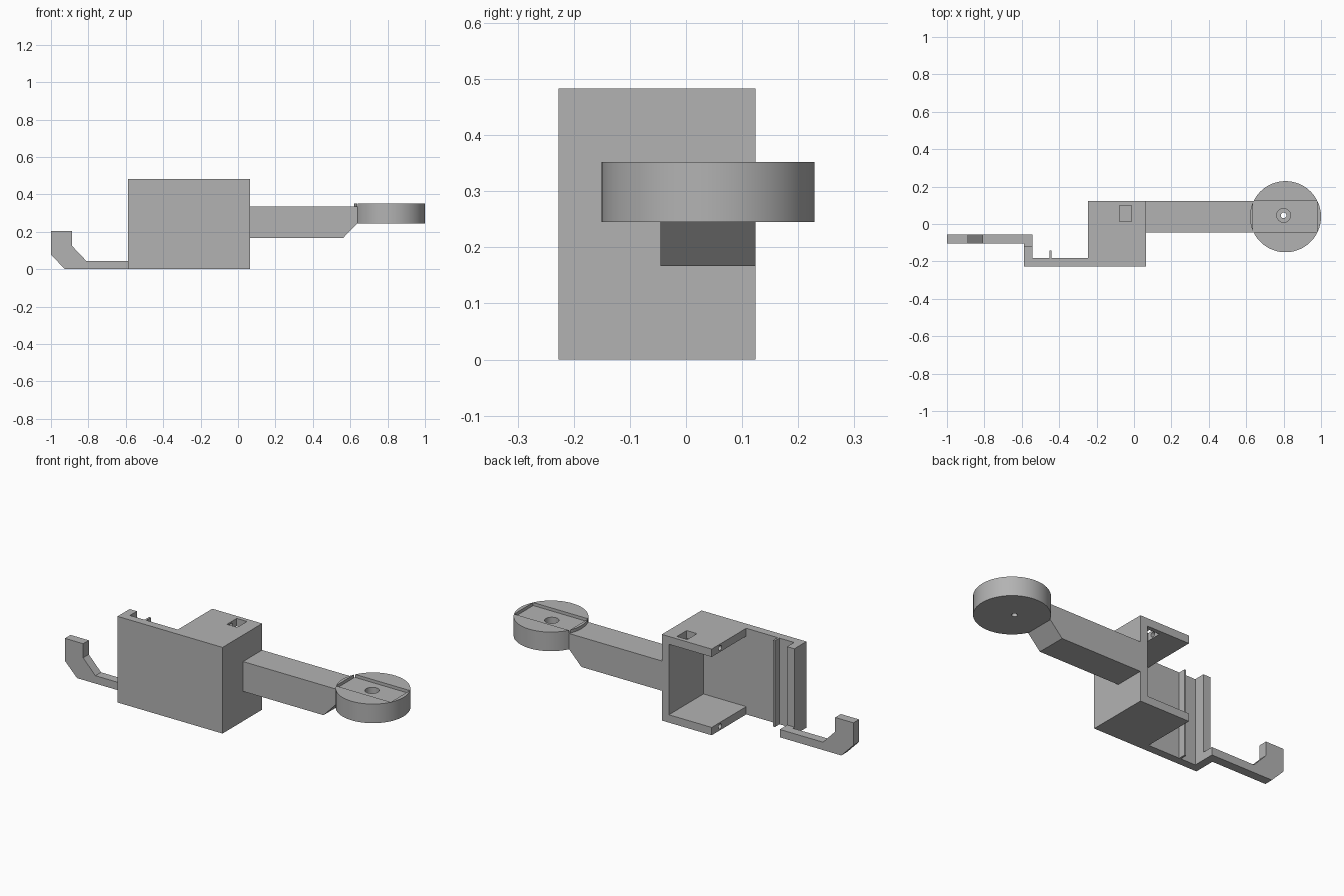
import bpy
import bmesh
from mathutils import Matrix, Vector

cube = bpy.data.objects.get("Cube")
if cube:
    bpy.data.objects.remove(cube, do_unlink=True)

# Single grey plastic
grey = bpy.data.materials.new("grey_plastic")
grey.use_nodes = True
colour = (0.45, 0.45, 0.45, 1)
grey.diffuse_color = colour
grey.node_tree.nodes["Principled BSDF"].inputs["Base Color"].default_value = colour


def finish(name, bm):
    bmesh.ops.recalc_face_normals(bm, faces=bm.faces)
    mesh = bpy.data.meshes.new(name)
    bm.to_mesh(mesh)
    bm.free()
    mesh.materials.append(grey)
    obj = bpy.data.objects.new(name, mesh)
    bpy.context.collection.objects.link(obj)
    return obj


def extrude(name, points, start, end, axis):
    """Extrude an XY outline along z, or an XZ outline along y."""
    bm = bmesh.new()
    verts = [bm.verts.new((a, b, start) if axis == "z" else (a, start, b)) for a, b in points]
    face = bm.faces.new(verts)
    ext = bmesh.ops.extrude_face_region(bm, geom=[face])
    moved = [v for v in ext["geom"] if isinstance(v, bmesh.types.BMVert)]
    step = (0, 0, end - start) if axis == "z" else (0, end - start, 0)
    bmesh.ops.translate(bm, verts=moved, vec=step)
    return finish(name, bm)


def box(name, x, y, z):
    return extrude(name, [(x[0], y[0]), (x[1], y[0]), (x[1], y[1]), (x[0], y[1])], *z, "z")


def cylinder(name, radius, start, end, segments):
    start, end = Vector(start), Vector(end)
    direction = end - start
    turn = direction.to_track_quat("Z", "Y").to_matrix().to_4x4()
    bm = bmesh.new()
    bmesh.ops.create_cone(bm, cap_ends=True, segments=segments, radius1=radius, radius2=radius,
                          depth=direction.length,
                          matrix=Matrix.Translation((start + end) / 2) @ turn)
    return finish(name, bm)


def activate(obj):
    bpy.ops.object.select_all(action="DESELECT")
    obj.select_set(True)
    bpy.context.view_layer.objects.active = obj


def cut(obj, cutter):
    cutter.hide_render = True
    activate(obj)
    mod = obj.modifiers.new("cut", "BOOLEAN")
    mod.operation = "DIFFERENCE"
    mod.solver = "EXACT"
    mod.object = cutter
    bpy.ops.object.modifier_apply(modifier=mod.name)
    bpy.data.objects.remove(cutter, do_unlink=True)


HEIGHT, WALL = 0.483, 0.044
LEFT, INNER, RIGHT = -0.588, -0.246, 0.063
FRONT, PLATE_BACK, BACK = -0.227, -0.182, 0.124

# Front plate with its thin rib and end flange
extrude("front_plate", [
    (LEFT, FRONT), (RIGHT, FRONT), (RIGHT, PLATE_BACK),
    (-0.441, PLATE_BACK), (-0.441, -0.142), (-0.452, -0.142), (-0.452, PLATE_BACK),
    (-0.543, PLATE_BACK), (-0.543, -0.12), (LEFT, -0.12)], 0, HEIGHT, "z")

# C-shaped bracket behind the plate
bracket = extrude("clamp_bracket", [
    (INNER, 0), (RIGHT, 0), (RIGHT, HEIGHT), (INNER, HEIGHT),
    (INNER, HEIGHT - WALL), (RIGHT - WALL, HEIGHT - WALL),
    (RIGHT - WALL, WALL), (INNER, WALL)], PLATE_BACK, BACK, "y")
cut(bracket, box("nut_pocket_cutter", (-0.078, -0.014), (0.014, 0.1), (0.4, 0.55)))
for z in (WALL / 2, HEIGHT - WALL / 2):
    cut(bracket, cylinder("screw_hole_cutter", 0.014, (-0.3, 0.05, z), (-0.046, 0.05, z), 24))

# Hook arm and the foot that joins it to the flange
extrude("hook_arm", [
    (-0.543, 0), (-0.925, 0), (-1, 0.077), (-1, 0.203), (-0.887, 0.203),
    (-0.887, 0.124), (-0.811, WALL), (-0.543, WALL)], -0.105, -0.055, "y")
box("hook_foot", (LEFT, -0.543), (-0.12, -0.105), (0, WALL))

# Side arm with a chamfered end
extrude("side_arm", [
    (RIGHT, 0.167), (0.562, 0.167), (0.637, 0.245), (0.643, 0.25),
    (0.643, 0.334), (RIGHT, 0.334)], -0.045, BACK, "y")

# Round mount with a shallow recess and a counterbored hole
mount = cylinder("round_mount", 0.19, (0.81, 0.039, 0.245), (0.81, 0.039, 0.352), 96)
cut(mount, box("recess_cutter", (0.637, 0.979), (-0.045, BACK), (0.335, 0.4)))
cut(mount, cylinder("counterbore_cutter", 0.037, (0.8, 0.046, 0.285), (0.8, 0.046, 0.4), 32))
cut(mount, cylinder("through_hole_cutter", 0.015, (0.8, 0.046, 0.2), (0.8, 0.046, 0.4), 24))

for obj in (mount, bracket):
    activate(obj)
    bpy.ops.object.shade_smooth_by_angle()
